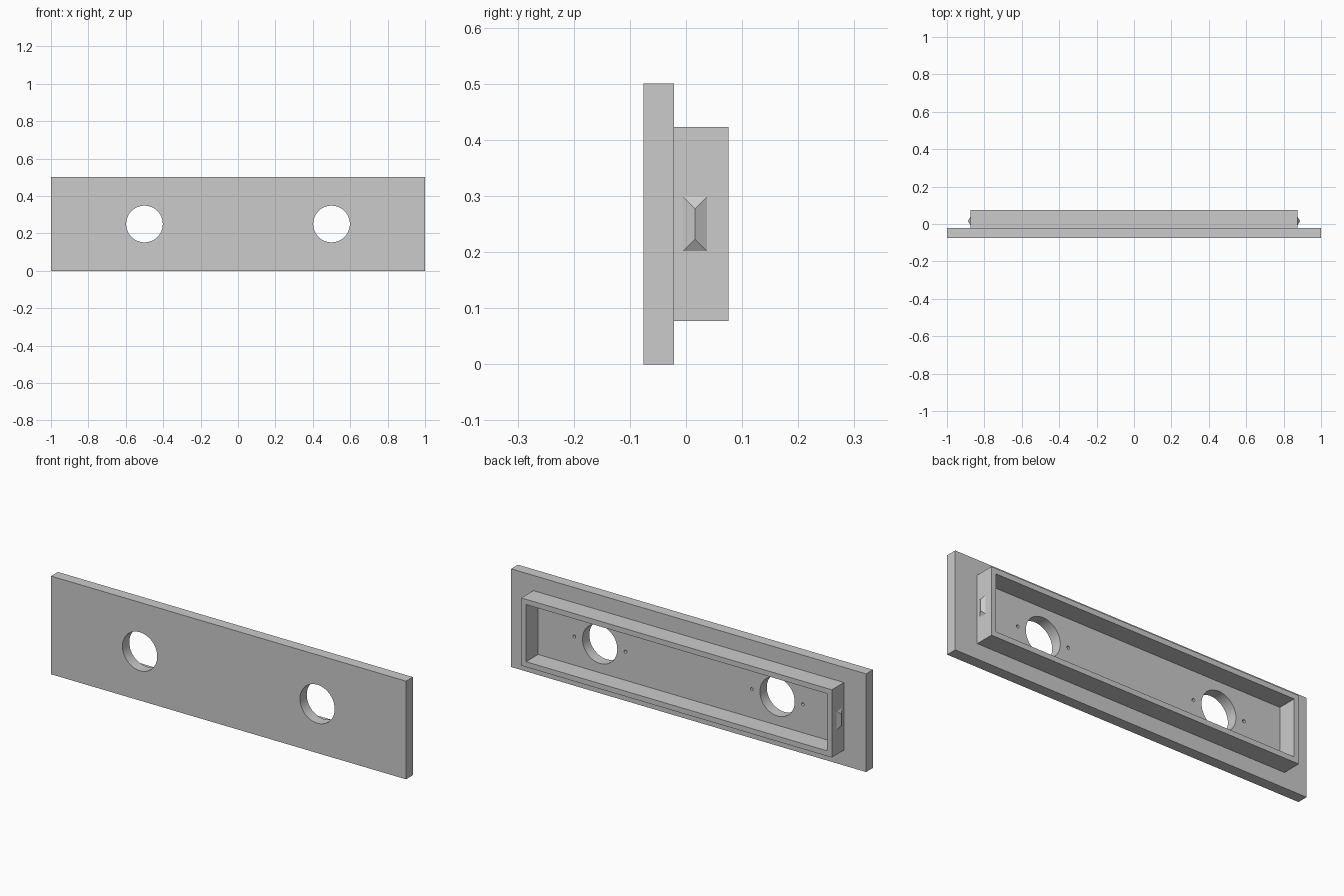
import bpy, bmesh
from math import pi, radians

if "Cube" in bpy.data.objects:
    bpy.data.objects.remove(bpy.data.objects["Cube"])

FRONT, STEP, BACK = -0.076, -0.021, 0.076   # depth levels along y
ZC = 0.25                                   # centre height
RIM_X, RIM_Z, WALL = 0.875, 0.1725, 0.027   # rim half sizes and wall


def box(name, hx, hz, y0, y1):
    bpy.ops.mesh.primitive_cube_add(size=1, location=(0, (y0 + y1) / 2, ZC))
    ob = bpy.context.object
    ob.name = name
    ob.scale = (2 * hx, y1 - y0, 2 * hz)
    bpy.ops.object.transform_apply(location=True, scale=True)
    return ob


def rod(name, x, r, y0, y1, sides):
    bpy.ops.mesh.primitive_cylinder_add(vertices=sides, radius=r, depth=y1 - y0,
                                        location=(x, (y0 + y1) / 2, ZC),
                                        rotation=(pi / 2, 0, 0))
    ob = bpy.context.object
    ob.name = name
    return ob


def combine(target, tool, operation):
    mod = target.modifiers.new(operation.lower(), 'BOOLEAN')
    mod.operation, mod.object, mod.solver = operation, tool, 'EXACT'
    bpy.context.view_layer.objects.active = target
    bpy.ops.object.modifier_apply(modifier=mod.name)
    bpy.data.objects.remove(tool)


# Front plate with a raised rectangular rim behind it
panel = box("panel", 1.0, 0.25, FRONT, STEP)
combine(panel, box("rim_block", RIM_X, RIM_Z, STEP - 0.02, BACK), 'UNION')
combine(panel, box("pocket", RIM_X - WALL, RIM_Z - WALL, STEP, BACK + 0.05), 'DIFFERENCE')

# Two through holes, each flanked by blind screw holes
for x in (-0.5, 0.5):
    combine(panel, rod("bore", x, 0.098, FRONT - 0.05, STEP + 0.04, 64), 'DIFFERENCE')
    for dx in (-0.144, 0.144):
        combine(panel, rod("pilot", x + dx, 0.008, STEP - 0.03, STEP + 0.03, 24), 'DIFFERENCE')

bpy.ops.object.select_all(action='DESELECT')
panel.select_set(True)
bpy.context.view_layer.objects.active = panel
bpy.ops.object.shade_smooth_by_angle(angle=radians(30))

# Hip-shaped snap clips on both rim ends
for side, name in ((1, "right_clip"), (-1, "left_clip")):
    bm = bmesh.new()
    xb, xt, yc, hw, hz = side * RIM_X, side * 0.888, 0.016, 0.021, 0.048
    a, b, c, d = [bm.verts.new((xb, yc + sy * hw, ZC + sz * hz))
                  for sy, sz in ((-1, -1), (1, -1), (1, 1), (-1, 1))]
    lo, hi = [bm.verts.new((xt, yc, ZC + s * (hz - hw))) for s in (-1, 1)]
    for f in ((a, b, lo), (b, c, hi, lo), (c, d, hi), (d, a, lo, hi)):
        bm.faces.new(f if side > 0 else f[::-1])
    mesh = bpy.data.meshes.new(name)
    bm.to_mesh(mesh)
    bm.free()
    bpy.context.collection.objects.link(bpy.data.objects.new(name, mesh))
